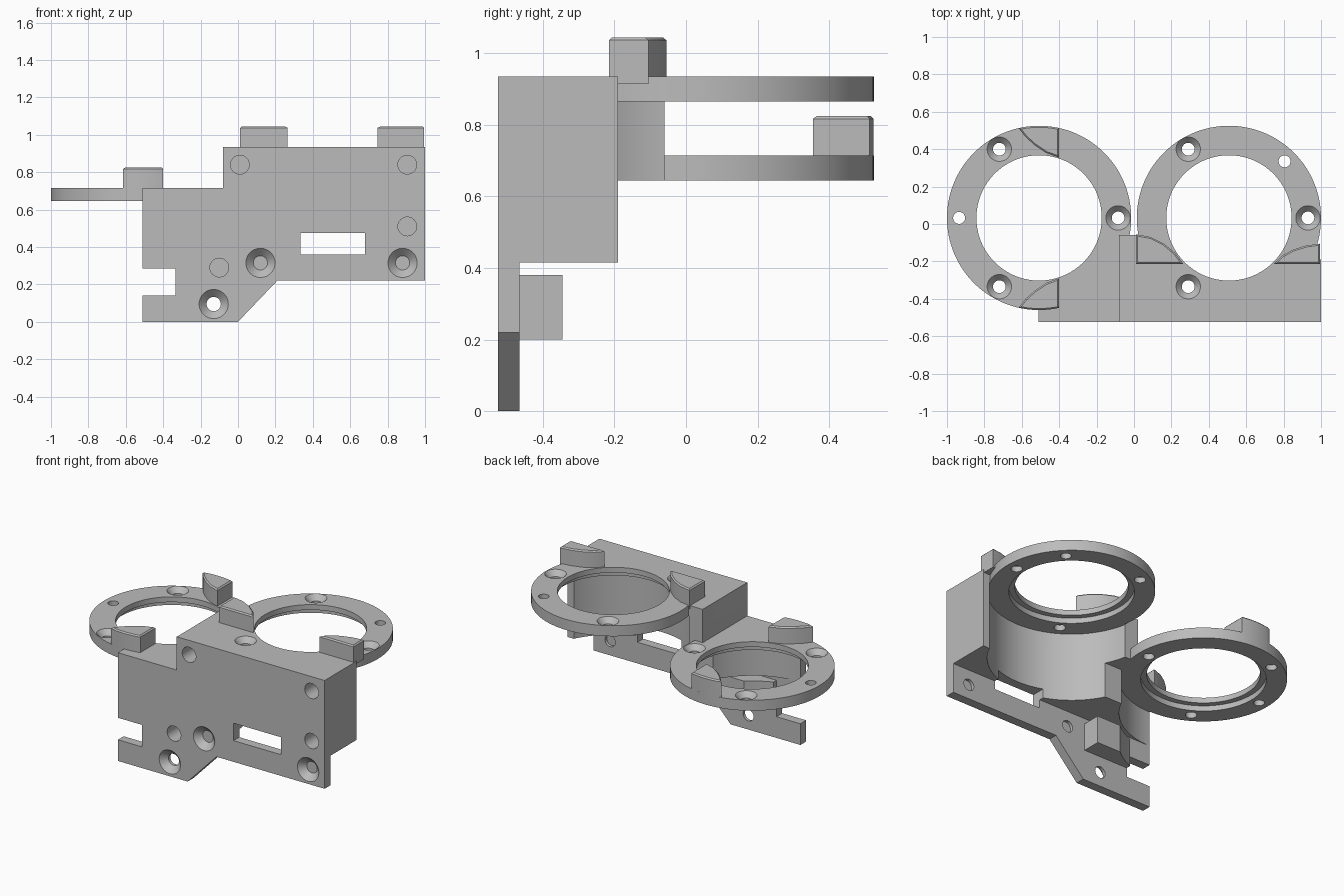
import bpy, bmesh, math
from mathutils import Matrix, Vector

cube = bpy.data.objects.get("Cube")
if cube:
    bpy.data.objects.remove(cube)

grey = bpy.data.materials.new("light_grey")
grey.use_nodes = True
COLOR = (0.5, 0.5, 0.5, 1)
grey.diffuse_color = COLOR
grey.node_tree.nodes["Principled BSDF"].inputs["Base Color"].default_value = COLOR

FRONT, BACK = -0.525, -0.465      # plate faces
CX, CY, RING = 0.5075, 0.0325, 0.4925
LOW, HIGH, THICK = 0.645, 0.865, 0.07


def make(name, bm):
    bmesh.ops.recalc_face_normals(bm, faces=bm.faces)
    mesh = bpy.data.meshes.new(name)
    bm.to_mesh(mesh)
    bm.free()
    mesh.materials.append(grey)
    obj = bpy.data.objects.new(name, mesh)
    bpy.context.collection.objects.link(obj)
    return obj


def box(name, x, y, z):
    bm = bmesh.new()
    size = Vector((x[1] - x[0], y[1] - y[0], z[1] - z[0]))
    mid = Vector((sum(x) / 2, sum(y) / 2, sum(z) / 2))
    bmesh.ops.create_cube(bm, size=1, matrix=Matrix.Translation(mid) @ Matrix.Diagonal(size).to_4x4())
    return make(name, bm)


def prism(name, points, vector, bevel=0):
    bm = bmesh.new()
    face = bm.faces.new([bm.verts.new(p) for p in points])
    out = bmesh.ops.extrude_face_region(bm, geom=[face])
    top = [v for v in out["geom"] if isinstance(v, bmesh.types.BMVert)]
    bmesh.ops.translate(bm, vec=vector, verts=top)
    if bevel:
        edges = [e for e in bm.edges if all(v in top for v in e.verts)]
        bmesh.ops.bevel(bm, geom=edges, offset=bevel, segments=1, affect="EDGES")
    return make(name, bm)


def cone(name, start, end, r1, r2, segments=48):
    bm = bmesh.new()
    a, b = Vector(start), Vector(end)
    turn = Vector((0, 0, 1)).rotation_difference(b - a).to_matrix().to_4x4()
    bmesh.ops.create_cone(bm, cap_ends=True, segments=segments, radius1=r1, radius2=r2,
                          depth=(b - a).length, matrix=Matrix.Translation((a + b) / 2) @ turn)
    return make(name, bm)


def disc(name, x, z0, z1, r):
    return cone(name, (x, CY, z0), (x, CY, z1), r, r, 128)


def combine(body, tool, operation):
    mod = body.modifiers.new("join", "BOOLEAN")
    mod.operation, mod.solver, mod.object = operation, "EXACT", tool
    bpy.context.view_layer.objects.active = body
    bpy.ops.object.modifier_apply(modifier=mod.name)
    bpy.data.objects.remove(tool)


def arc(cx, cy, r, x0, x1, side, n=8):
    xs = [x0 + (x1 - x0) * i / n for i in range(n + 1)]
    return [(x, cy + side * math.sqrt(max(r * r - (x - cx) ** 2, 0))) for x in xs]


# Solid block behind the plate, and the lug for the low screw hole
body = box("bracket_body", (-0.08, 1), (FRONT, -0.19), (0.415, 0.935))
for part in (box("low_wing", (-0.51, -0.04), (FRONT, -0.19), (0.415, 0.715)),
             box("corner_web", (-0.08, 0.12), (FRONT, -0.06), (LOW, 0.935)),
             box("screw_lug", (-0.335, -0.01), (-0.5, -0.345), (0.2, 0.38))):
    combine(body, part, "UNION")

# Round clearance under each ring
combine(body, disc("low_clearance", -CX, 0.1, LOW, 0.4975), "DIFFERENCE")
combine(body, disc("high_clearance", CX, 0.3, HIGH, 0.4975), "DIFFERENCE")

# Front plate with notch and slanted foot
outline = [(-0.51, 0), (0, 0), (0.21, 0.22), (1, 0.22), (1, 0.935), (-0.08, 0.935),
           (-0.08, 0.715), (-0.51, 0.715), (-0.51, 0.285), (-0.335, 0.285),
           (-0.335, 0.14), (-0.51, 0.14)]
combine(body, prism("front_plate", [(x, FRONT, z) for x, z in outline],
                    (0, BACK - FRONT, 0)), "UNION")

# Two flat rings with stepped bores
for x, z in ((-CX, LOW), (CX, HIGH)):
    combine(body, disc("ring", x, z, z + THICK, RING), "UNION")
for x, z in ((-CX, LOW), (CX, HIGH)):
    combine(body, disc("bore", x, z - 0.03, z + 0.1, 0.335), "DIFFERENCE")
    combine(body, disc("bore_step", x, z - 0.03, z + 0.035, 0.37), "DIFFERENCE")

# Locating tabs on the rings
low_top, high_top = LOW + THICK, HIGH + THICK
curve = [(-0.4, 0.355), (-0.47, 0.38), (-0.53, 0.42), (-0.58, 0.465), (-0.615, 0.51)]
low_tab = curve + arc(-CX, CY, RING, -0.6, -0.4, 1)
mirrored = [(x, 2 * CY - y) for x, y in low_tab]
left_tab = [(0.012, -0.215), (0.265, -0.215), (0.22, -0.155), (0.16, -0.105),
            (0.09, -0.07), (0.012, -0.055)]
right_tab = [(0.995, -0.215), (0.995, -0.105), (0.92, -0.115), (0.85, -0.137),
             (0.79, -0.17), (0.745, -0.215)]
for name, shape, z in (("low_back_tab", low_tab, low_top), ("low_front_tab", mirrored, low_top),
                       ("high_left_tab", left_tab, high_top), ("high_right_tab", right_tab, high_top)):
    combine(body, prism(name, [(x, y, z - 0.02) for x, y in shape], (0, 0, 0.13), 0.008), "UNION")

# Countersunk and plain holes through the rings
for x, y, top in ((-0.72, 0.4, low_top), (-0.72, -0.335, low_top), (-0.085, CY, low_top),
                  (0.29, 0.4, high_top), (0.29, -0.335, high_top), (0.93, CY, high_top)):
    combine(body, cone("hole", (x, y, top - 0.12), (x, y, top + 0.02), 0.034, 0.034), "DIFFERENCE")
    combine(body, cone("sink", (x, y, top - 0.034), (x, y, top + 0.002), 0.034, 0.067), "DIFFERENCE")
for x, y, top in ((-0.935, CY, low_top), (0.805, 0.335, high_top)):
    combine(body, cone("pin_hole", (x, y, top - 0.12), (x, y, top + 0.02), 0.032, 0.032), "DIFFERENCE")

# Countersunk and blind holes in the plate
for x, z in ((-0.13, 0.095), (0.12, 0.315), (0.88, 0.315)):
    combine(body, cone("hole", (x, FRONT - 0.02, z), (x, BACK + 0.02, z), 0.038, 0.038), "DIFFERENCE")
    combine(body, cone("sink", (x, FRONT - 0.002, z), (x, FRONT + 0.04, z), 0.08, 0.038), "DIFFERENCE")
for x, z in ((0.01, 0.84), (0.905, 0.84), (0.905, 0.51), (-0.1, 0.29)):
    combine(body, cone("blind_hole", (x, FRONT - 0.02, z), (x, -0.385, z), 0.05, 0.05), "DIFFERENCE")

# Rectangular slot
combine(body, box("slot", (0.335, 0.68), (FRONT - 0.1, -0.2), (0.36, 0.475)), "DIFFERENCE")

bpy.ops.object.select_all(action="DESELECT")
body.select_set(True)
bpy.context.view_layer.objects.active = body
bpy.ops.object.shade_smooth_by_angle(angle=math.radians(25))
